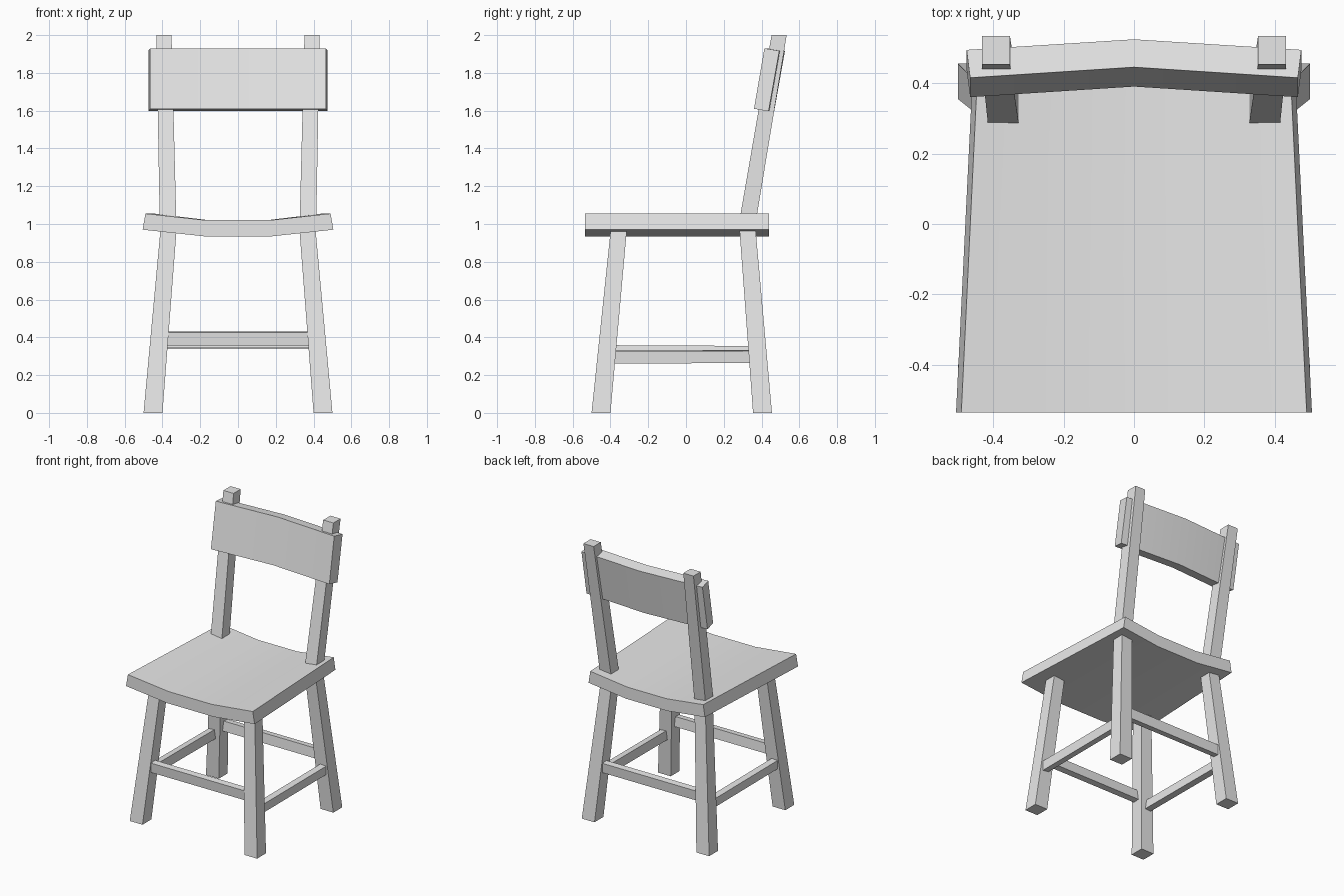
import bpy, bmesh, math
from mathutils import Vector

cube = bpy.data.objects.get("Cube")
if cube:
    bpy.data.objects.remove(cube, do_unlink=True)

GREY = (0.8, 0.8, 0.8, 1.0)
mat = bpy.data.materials.new("plain_grey")
mat.use_nodes = True
mat.diffuse_color = GREY
mat.node_tree.nodes["Principled BSDF"].inputs["Base Color"].default_value = GREY


def loft(name, rings, smooth=False):
    """Join four-sided rings into one closed solid."""
    bm = bmesh.new()
    loops = [[bm.verts.new(p) for p in ring] for ring in rings]
    for a, b in zip(loops, loops[1:]):
        for i in range(4):
            j = (i + 1) % 4
            bm.faces.new((a[i], a[j], b[j], b[i]))
    bm.faces.new(loops[0])
    bm.faces.new(loops[-1])
    bmesh.ops.recalc_face_normals(bm, faces=bm.faces)
    mesh = bpy.data.meshes.new(name)
    bm.to_mesh(mesh)
    bm.free()
    mesh.materials.append(mat)
    obj = bpy.data.objects.new(name, mesh)
    bpy.context.collection.objects.link(obj)
    if smooth:
        bpy.ops.object.select_all(action='DESELECT')
        obj.select_set(True)
        bpy.context.view_layer.objects.active = obj
        bpy.ops.object.shade_smooth_by_angle(angle=math.radians(30))
    return obj


def square(x, y, z, size):
    """Horizontal square ring centred on a point."""
    h = size / 2
    return [(x - h, y - h, z), (x + h, y - h, z), (x + h, y + h, z), (x - h, y + h, z)]


def bar(name, start, end, width, height, tilt):
    """Straight rail whose section is rolled about its length."""
    start, end = Vector(start), Vector(end)
    along = (end - start).normalized()
    side = along.cross(Vector((0, 0, 1))).normalized()
    up = side.cross(along)
    s = side * math.cos(tilt) + up * math.sin(tilt)
    u = up * math.cos(tilt) - side * math.sin(tilt)
    corners = [s * (a * width / 2) + u * (b * height / 2)
               for a, b in ((-1, -1), (1, -1), (1, 1), (-1, 1))]
    loft(name, [[p + c for c in corners] for p in (start, end)])


# Dished seat, narrower at the back
BACK = 0.905
seat_rings = []
for xt, zt, xb, zb in ((-0.49, 1.055, -0.505, 0.97), (-0.17, 1.02, -0.18, 0.935),
                       (0.17, 1.02, 0.18, 0.935), (0.49, 1.055, 0.505, 0.97)):
    seat_rings.append([(xt, -0.535, zt), (xt * BACK, 0.44, zt),
                       (xb * BACK, 0.44, zb), (xb, -0.535, zb)])
loft("seat", seat_rings, smooth=True)

# Splayed, tapered legs and leaning back posts
for side, s in (("right", -1), ("left", 1)):
    for end, y0, y1 in (("front", -0.45, -0.355), ("rear", 0.405, 0.325)):
        loft(f"{end}_leg_{side}", [square(s * 0.45, y0, 0, 0.1),
                                   square(s * 0.367, y1, 0.98, 0.085)])
    loft(f"back_post_{side}", [square(s * 0.37, 0.322, 0.99, 0.088),
                               square(s * 0.392, 0.493, 2.0, 0.08)])

# Curved back rest, leaning with the posts
rest_rings = []
for x, dy in ((-1, 0.0), (0, 0.03), (1, 0.0)):
    rest_rings.append([(x * 0.465, 0.36 + dy, 1.61), (x * 0.475, 0.437 + dy, 1.597),
                       (x * 0.475, 0.494 + dy, 1.917), (x * 0.465, 0.415 + dy, 1.93)])
loft("back_rest", rest_rings, smooth=True)

# Rails between the legs, set toward their outer faces
ROLL = math.radians(5)
bar("front_rail", (-0.39, -0.425, 0.394), (0.39, -0.425, 0.394), 0.045, 0.07, -ROLL)
bar("rear_rail", (0.39, 0.385, 0.377), (-0.39, 0.385, 0.377), 0.045, 0.07, -ROLL)
bar("left_rail", (0.435, -0.4, 0.296), (0.435, 0.36, 0.298), 0.045, 0.065, -ROLL)
bar("right_rail", (-0.435, 0.36, 0.32), (-0.435, -0.4, 0.324), 0.045, 0.065, -ROLL)
